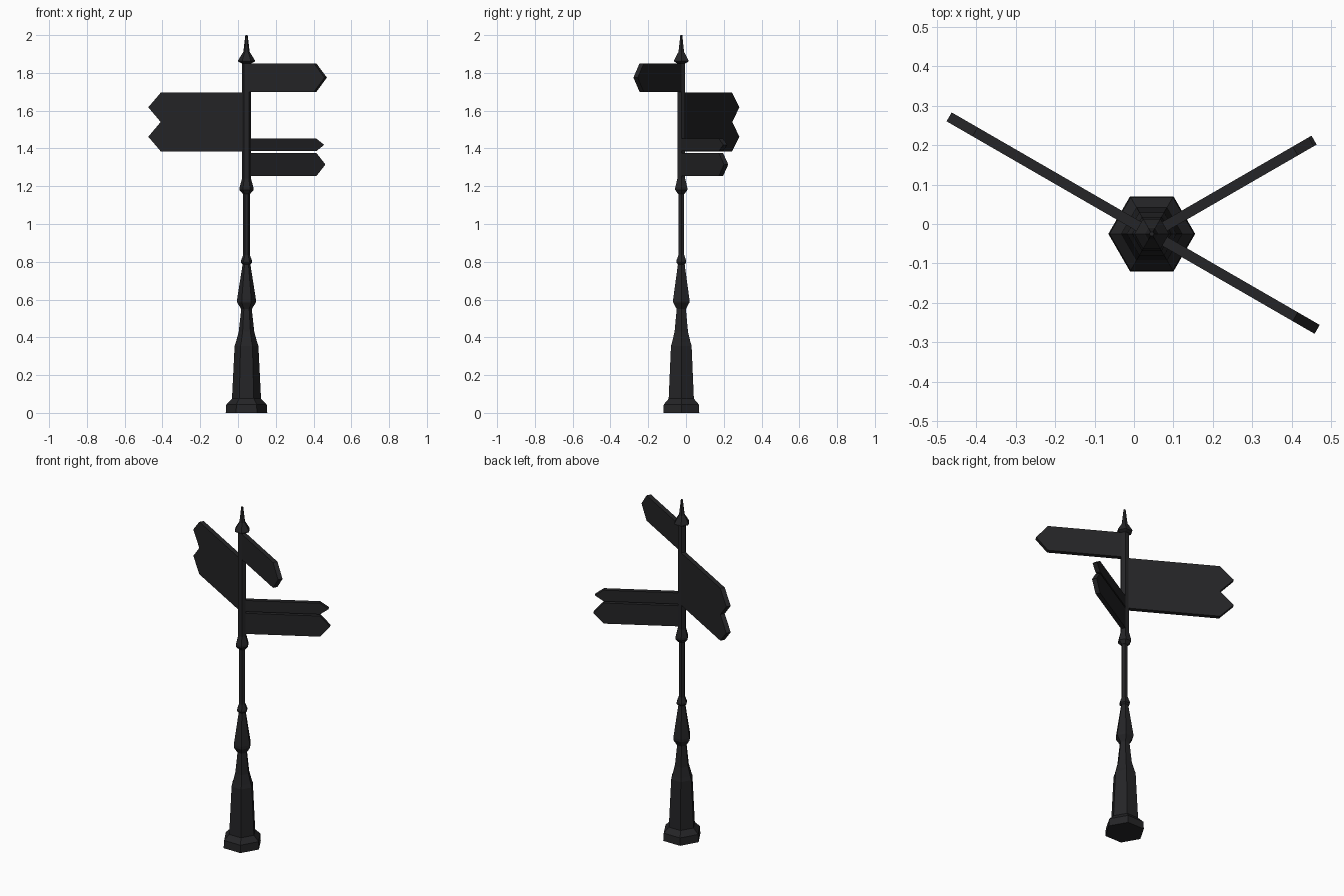
import bpy, bmesh, math
from mathutils import Matrix

if "Cube" in bpy.data.objects:
    bpy.data.objects.remove(bpy.data.objects["Cube"])

CX, CY = 0.045, -0.025      # post axis
THICK = 0.026               # sign board thickness

black = bpy.data.materials.new("black_iron")
black.diffuse_color = (0.018, 0.018, 0.02, 1)
black.use_nodes = True
black.node_tree.nodes["Principled BSDF"].inputs["Base Color"].default_value = black.diffuse_color


def finish(name, bm):
    bmesh.ops.recalc_face_normals(bm, faces=bm.faces)
    mesh = bpy.data.meshes.new(name)
    bm.to_mesh(mesh)
    bm.free()
    mesh.materials.append(black)
    obj = bpy.data.objects.new(name, mesh)
    bpy.context.collection.objects.link(obj)
    return obj


def turned(name, profile, sides=6):
    """Six-sided lathe from (radius, height) pairs, capped at both ends."""
    bm = bmesh.new()
    rings = []
    for r, z in profile:
        rings.append([bm.verts.new((CX + r * math.cos(math.tau * i / sides),
                                    CY + r * math.sin(math.tau * i / sides), z))
                      for i in range(sides)])
    for a, b in zip(rings, rings[1:]):
        for i in range(sides):
            j = (i + 1) % sides
            bm.faces.new((a[i], a[j], b[j], b[i]))
    bm.faces.new(rings[0])
    bm.faces.new(rings[-1])
    return finish(name, bm)


def sign(name, angle, outline):
    """Board extruded from a (distance, height) outline, swung round the post."""
    bm = bmesh.new()
    face = bm.faces.new([bm.verts.new((r, -THICK / 2, z)) for r, z in outline])
    ext = bmesh.ops.extrude_face_region(bm, geom=[face])
    moved = [v for v in ext["geom"] if isinstance(v, bmesh.types.BMVert)]
    bmesh.ops.translate(bm, verts=moved, vec=(0, THICK, 0))
    place = Matrix.Translation((CX, CY, 0)) @ Matrix.Rotation(math.radians(angle), 4, 'Z')
    bmesh.ops.transform(bm, matrix=place, verts=bm.verts)
    return finish(name, bm)


def pointed(z0, z1, shoulder, tip, inner=0.018):
    # blunt arrow outline
    return [(inner, z0), (shoulder, z0), (tip, (z0 + z1) / 2),
            (shoulder, z1), (inner, z1)]


# Post, from ground to finial
turned("base", [(0.11, 0), (0.107, 0.045), (0.08, 0.072), (0.077, 0.075),
                (0.063, 0.355), (0.056, 0.375), (0.041, 0.43), (0.028, 0.55),
                (0.05, 0.585), (0.05, 0.6), (0.02, 0.79)])
turned("lower_collar", [(0.02, 0.785), (0.03, 0.795), (0.03, 0.805), (0.018, 0.835)])
turned("lower_pole", [(0.018, 0.83), (0.018, 1.165)])
turned("upper_collar", [(0.02, 1.16), (0.037, 1.18), (0.037, 1.192), (0.024, 1.24)])
turned("upper_pole", [(0.024, 1.235), (0.024, 1.865)])
turned("finial", [(0.024, 1.85), (0.044, 1.86), (0.044, 1.867), (0.021, 1.905),
                  (0.017, 1.91), (0.006, 2.0)])

# Sign boards
sign("top_sign", -30, pointed(1.70, 1.85, 0.42, 0.484))
sign("double_sign", 150, [(0.018, 1.385), (0.517, 1.385), (0.593, 1.462),
                          (0.517, 1.54), (0.593, 1.618), (0.517, 1.695),
                          (0.018, 1.695)])
sign("narrow_sign", 30, pointed(1.386, 1.452, 0.42, 0.467))
sign("low_sign", 30, pointed(1.254, 1.376, 0.42, 0.475))
